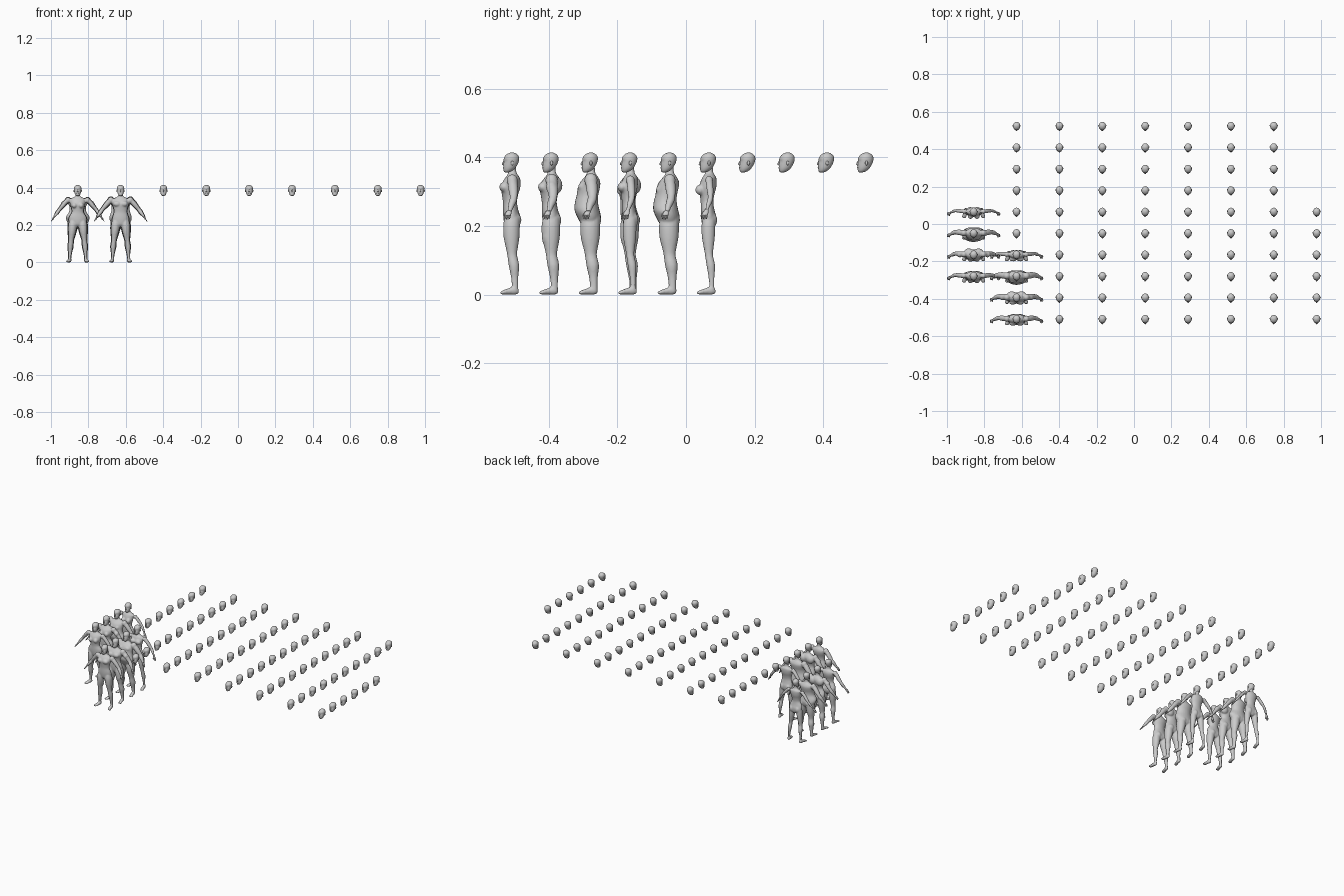
import bpy, bmesh, math
from mathutils import Vector, Matrix

X, Y, Z = Vector((1, 0, 0)), Vector((0, 1, 0)), Vector((0, 0, 1))


def spline(rows, steps):
    """Catmull-Rom through rows of numbers."""
    out = []
    n = len(rows)
    for i in range(n - 1):
        p = [rows[max(0, min(n - 1, i + k))] for k in (-1, 0, 1, 2)]
        for s in range(steps):
            t = s / steps
            out.append([0.5 * (2 * b + (c - a) * t + (2 * a - 5 * b + 4 * c - d) * t * t
                               + (3 * b - a - 3 * c + d) * t ** 3) for a, b, c, d in zip(*p)])
    return out + [list(rows[-1])]


def tube(bm, rows, u, v, sides=16, steps=3):
    """Loft capped ellipses; each row is x, y, z, radius along u, radius along v."""
    rings = []
    for x, y, z, ru, rv in spline(rows, steps):
        c = Vector((x, y, z))
        angs = [2 * math.pi * k / sides for k in range(sides)]
        rings.append([bm.verts.new(c + u * (ru * math.cos(a)) + v * (rv * math.sin(a))) for a in angs])
    for a, b in zip(rings, rings[1:]):
        for k in range(sides):
            j = (k + 1) % sides
            bm.faces.new((a[k], a[j], b[j], b[k]))
    bm.faces.new(rings[0])
    bm.faces.new(rings[-1])


def blob(bm, centre, radii, u=12, v=8):
    bmesh.ops.create_uvsphere(bm, u_segments=u, v_segments=v, radius=1,
                              matrix=Matrix.Translation(centre) @ Matrix.Diagonal((*radii, 1)))


def finish(bm, name):
    bmesh.ops.recalc_face_normals(bm, faces=bm.faces)
    me = bpy.data.meshes.new(name)
    bm.to_mesh(me)
    bm.free()
    for p in me.polygons:
        p.use_smooth = True
    return me


def place(me, name, x, y):
    ob = bpy.data.objects.new(name, me)
    ob.location = (x, y, 0)
    bpy.context.collection.objects.link(ob)
    return ob


def head_mesh():
    # skull and jaw: z, front, back, half width
    prof = [(.356, -.020, -.010, .005), (.3585, -.0235, -.002, .010), (.366, -.0250, .008, .0145),
            (.374, -.0250, .0135, .0168), (.382, -.0245, .018, .0182), (.390, -.0242, .0205, .0193),
            (.398, -.0232, .0212, .0196), (.405, -.0190, .0185, .0175), (.4105, -.0120, .0125, .0125),
            (.4138, -.003, .005, .005)]
    bm = bmesh.new()
    tube(bm, [(0, (f + b) / 2, z, w, (b - f) / 2) for z, f, b, w in prof], X, Y, 20, 2)
    # eye sockets
    for v in bm.verts:
        if v.co.y < -.008:
            d2 = (abs(v.co.x) - .0085) ** 2 + (v.co.z - .388) ** 2
            v.co.y += .003 * math.exp(-d2 / .000025)
    # nose, lips, ears
    tube(bm, [(0, -.0235, .389, .0012, .0015), (0, -.026, .382, .0022, .0028),
              (0, -.0262, .3785, .0036, .003), (0, -.0245, .3765, .002, .0015)], X, Y, 8, 1)
    blob(bm, (0, -.0245, .3695), (.006, .002, .0024), 8, 5)
    for s in (-1, 1):
        blob(bm, (s * .0198, .001, .383), (.0024, .0042, .0068), 8, 6)
    return finish(bm, "head")


def body_mesh(sex, limb, trunk, fat, muscle):
    bm = bmesh.new()
    female = sex == "female"
    # trunk and neck: z, front, back, half width
    prof = [(.190, -.010, .014, .012), (.203, -.021, .023, .038), (.225, -.025, .025, .046),
            (.245, -.026, .019, .043), (.268, -.026, .015, .036), (.290, -.029, .018, .038),
            (.310, -.032, .024, .044), (.328, -.027, .026, .046), (.342, -.018, .022, .036),
            (.350, -.012, .016, .020), (.358, -.011, .013, .012), (.374, -.011, .013, .0115)]
    rows = []
    for z, f, b, w in prof:
        if z < .342:
            f, b, w = f * trunk, b * trunk, w * trunk
            if female:
                w *= 1.06 if z < .25 else .9
            g = math.exp(-((z - .255) / .04) ** 2) * fat
            f, b, w = f - .020 * g, b + .006 * g, w + .014 * g
        rows.append((0, (f + b) / 2, z, w, (b - f) / 2))
    tube(bm, rows, X, Y, 24)
    arm = limb * (.88 if female else 1)
    au = Vector((.83, 0, .56))
    for s in (-1, 1):
        # chest and buttocks
        if female:
            blob(bm, (s * .018, -.025, .305), (.0145, .0145, .015))
        else:
            blob(bm, (s * .019, -.023 - .002 * muscle, .313), (.021, .014, .015))
        blob(bm, (s * .020, .011, .217), (.020 * limb, .017 * limb, .021))
        # shoulder and arm
        blob(bm, (s * .052, .001, .333), (.0165 * arm, .0165 * arm, .0175 * arm))
        tube(bm, [(s * x, y, z, r * arm, q * arm) for x, y, z, r, q in (
            (.040, .002, .340, .010, .014), (.060, .002, .327, .0135, .0145),
            (.080, .004, .304, .0130, .0140), (.097, .005, .284, .0100, .0110),
            (.107, .002, .270, .0110, .0115), (.118, -.003, .255, .0080, .0085),
            (.128, -.007, .241, .0055, .0070))], Vector((s * au.x, 0, au.z)), Y)
        # leg
        tube(bm, [(s * x, y, z, r * limb, q * limb) for x, y, z, r, q in (
            (.025, .001, .225, .020, .022), (.027, -.001, .200, .0235, .0245),
            (.030, -.001, .165, .0210, .0230), (.034, .000, .130, .0150, .0165),
            (.036, .001, .113, .0132, .0145), (.039, .006, .085, .0145, .0155),
            (.041, .008, .052, .0095, .0110), (.043, .009, .027, .0075, .0095),
            (.043, .009, .008, .0080, .0100))], X, Y)
        # foot
        tube(bm, [(s * x, y, z, r, q) for x, y, z, r, q in (
            (.042, .020, .009, .005, .006), (.043, .010, .012, .0095, .0125),
            (.046, -.008, .0095, .0100, .0095), (.050, -.024, .0065, .0125, .0065),
            (.052, -.034, .0045, .0090, .0042))], X, Z)
        # extra muscle on back, thigh and upper arm
        if muscle:
            blob(bm, (s * .026, .013, .318), (.026, .020, .026))
            blob(bm, (s * .031, -.006, .168), (.022, .022, .034))
            blob(bm, (s * .074, .001, .313), (.016, .017, .017))
    return finish(bm, sex + "_body")


def hands_mesh():
    bm = bmesh.new()
    d = Vector((.55, -.12, -.82))
    for s in (-1, 1):
        u = Vector((s * .83, 0, .56))
        # palm
        tube(bm, [(s * .123, -.006, .247, .0045, .0055), (s * .129, -.009, .239, .0042, .0085),
                  (s * .135, -.012, .230, .0032, .0085)], u, Y, 10, 2)
        # fingers and thumb
        for k, length in enumerate((.012, .0145, .0145, .0125)):
            p = Vector((.134, -.0185 + k * .0044, .231))
            rows = []
            for t, r in ((0, .0023), (.6, .0021), (1, .0012)):
                q = p + d * (length * t)
                rows.append((s * q.x, q.y, q.z, r, r))
            tube(bm, rows, u, Y, 8, 1)
        tube(bm, [(s * .127, -.014, .242, .003, .003), (s * .129, -.020, .235, .0025, .0025),
                  (s * .131, -.023, .228, .0013, .0013)], u, Y, 8, 1)
    return finish(bm, "hands")


head, hands = head_mesh(), hands_mesh()
col = [-.857 + .2292 * i for i in range(9)]
row = [.525 - .1147 * i for i in range(10)]

# full figures: build name, limb scale, trunk scale, fat, muscle
builds = [("average", 1.0, 1.0, 0, 0), ("muscular", 1.12, 1.06, 0, 1),
          ("heavy", 1.2, 1.08, 1, 0), ("thin", .82, .9, 0, 0)]
for sex, c, first in (("female", 0, 7), ("male", 1, 9)):
    for i, (name, *params) in enumerate(builds):
        pos = col[c], row[first - i]
        label = sex + "_" + name
        body = place(body_mesh(sex, *params), label + "_body", *pos)
        # fuse the overlapping forms into one skin
        m = body.modifiers.new("fuse", "REMESH")
        m.mode, m.voxel_size, m.use_smooth_shade = "VOXEL", .0034, True
        m = body.modifiers.new("soften", "SMOOTH")
        m.factor, m.iterations = .5, 4
        place(head, label + "_head", *pos)
        place(hands, label + "_hands", *pos)

# rows of separate heads
for c in range(1, 9):
    span = range(6) if c == 1 else range(4, 10) if c == 8 else range(10)
    for r in span:
        place(head, "loose_head", col[c], row[r])
